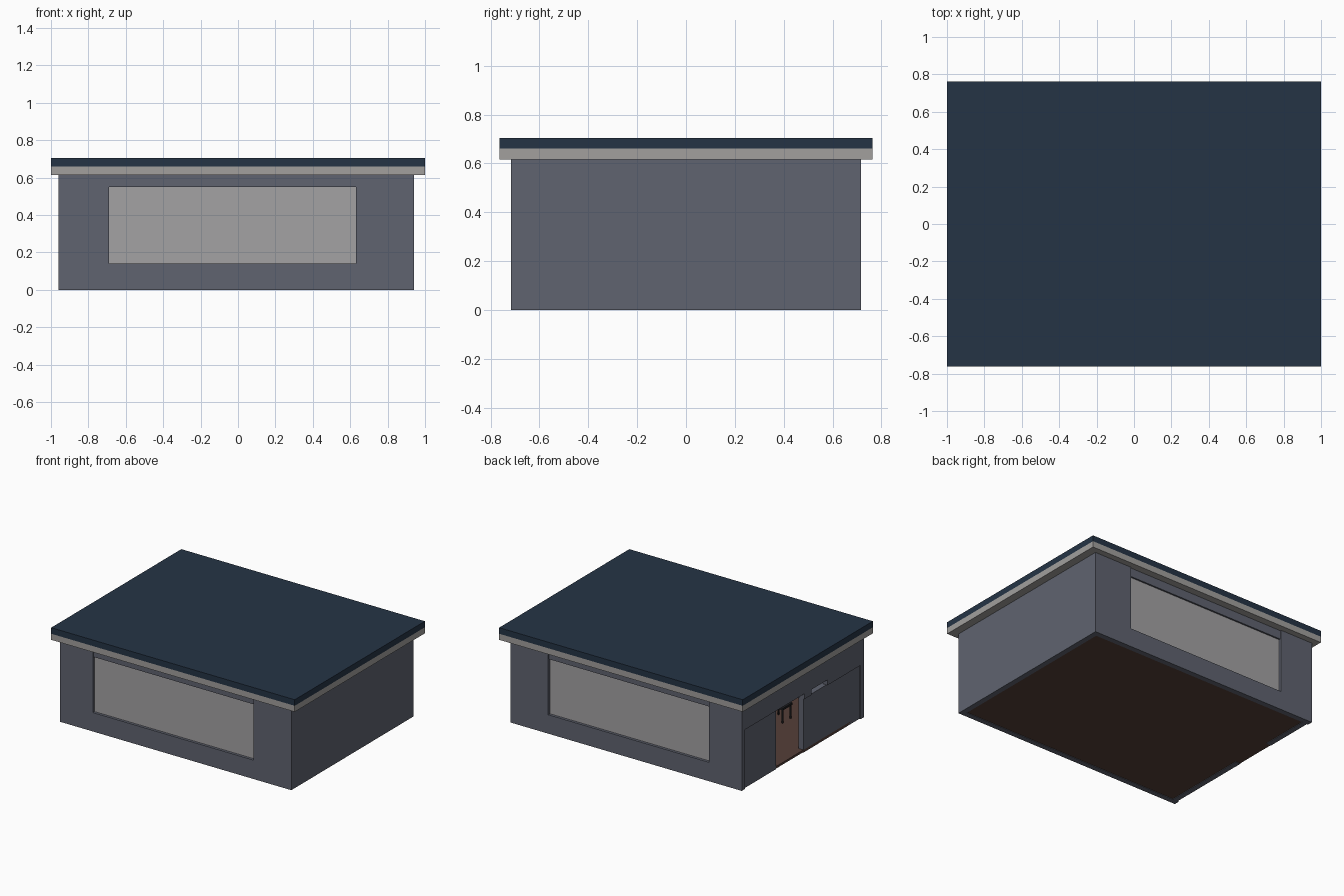
import bpy
import bmesh

cube = bpy.data.objects.get("Cube")
if cube:
    bpy.data.objects.remove(cube, do_unlink=True)


def material(name, color):
    m = bpy.data.materials.new(name)
    m.use_nodes = True
    m.diffuse_color = (*color, 1)
    bsdf = m.node_tree.nodes["Principled BSDF"]
    bsdf.inputs["Base Color"].default_value = (*color, 1)
    bsdf.inputs["Roughness"].default_value = 0.8
    return m


WALL = material("slate wall", (0.115, 0.125, 0.16))
ROOF = material("navy roof", (0.018, 0.034, 0.06))
TRIM = material("pale grey trim", (0.36, 0.35, 0.34))
PANEL = material("grey window", (0.37, 0.36, 0.37))
FLOOR = material("brown floor", (0.09, 0.05, 0.04))
METAL = material("black metal", (0.012, 0.012, 0.014))


def box(name, x, y, z, mat):
    """Box from (min, max) ranges on each axis."""
    bm = bmesh.new()
    bmesh.ops.create_cube(bm, size=1)
    for v in bm.verts:
        v.co = [r[0] if c < 0 else r[1] for c, r in zip(v.co, (x, y, z))]
    mesh = bpy.data.meshes.new(name)
    bm.to_mesh(mesh)
    bm.free()
    mesh.materials.append(mat)
    obj = bpy.data.objects.new(name, mesh)
    bpy.context.collection.objects.link(obj)
    return obj


LEFT, RIGHT, END = -0.96, 0.90, 0.94    # long wall ends and solid end wall
DEPTH, T = 0.717, 0.04                  # half depth, wall thickness
SILL, HEAD, TOP = 0.14, 0.55, 0.615     # window and wall heights
WIN = (-0.69, 0.63)

# Roof slab on a pale fascia
box("roof_slab", (-1, 1), (-0.763, 0.763), (0.66, 0.705), ROOF)
box("roof_fascia", (-1, 1), (-0.763, 0.763), (TOP, 0.66), TRIM)

# Floor and solid end wall
box("floor", (LEFT + 0.01, RIGHT), (-DEPTH + T, DEPTH - T), (0.004, 0.02), FLOOR)
box("end_wall", (RIGHT, END), (-DEPTH, DEPTH), (0, TOP), WALL)

# Long walls with wide windows, front and back
for side, s in (("front", -1), ("back", 1)):
    def span(outer, inner):
        return tuple(sorted((s * (DEPTH - outer), s * (DEPTH - inner))))
    box(side + "_base_wall", (LEFT, RIGHT), span(0, T), (0, SILL), WALL)
    box(side + "_right_pier", (LEFT, WIN[0]), span(0, T), (SILL, TOP), WALL)
    box(side + "_left_pier", (WIN[1], RIGHT), span(0, T), (SILL, TOP), WALL)
    box(side + "_window_beam", WIN, span(0.008, T), (HEAD, TOP), WALL)
    box(side + "_window", WIN, span(0.02, 0.032), (SILL, HEAD), PANEL)

# Entrance wall: doorway, header and a small slot beside the door
INNER = DEPTH - T
DOOR = (-0.02, 0.30)
SLOT = (-0.29, -0.10)
skin = (LEFT + 0.01, LEFT + 0.01 + T)
box("entrance_panel_back", skin, (DOOR[1], INNER), (0, 0.44), WALL)
box("entrance_panel_front", skin, (-INNER, DOOR[0]), (0, 0.40), WALL)
box("entrance_header", (LEFT, LEFT + T), (-INNER, INNER), (0.44, TOP), WALL)
box("slot_jamb_front", (LEFT, LEFT + T), (-INNER, SLOT[0]), (0.40, 0.44), WALL)
box("slot_jamb_back", (LEFT, LEFT + T), (SLOT[1], DOOR[0]), (0.40, 0.44), WALL)

# Slim stool just inside the doorway
for i, x in enumerate((-0.59, -0.49)):
    for j, y in enumerate((-0.29, -0.385)):
        box(f"stool_leg_{i}{j}", (x - 0.005, x + 0.005), (y - 0.005, y + 0.005),
            (0.02, 0.12), METAL)
box("stool_seat", (-0.60, -0.48), (-0.395, -0.28), (0.12, 0.135), METAL)
